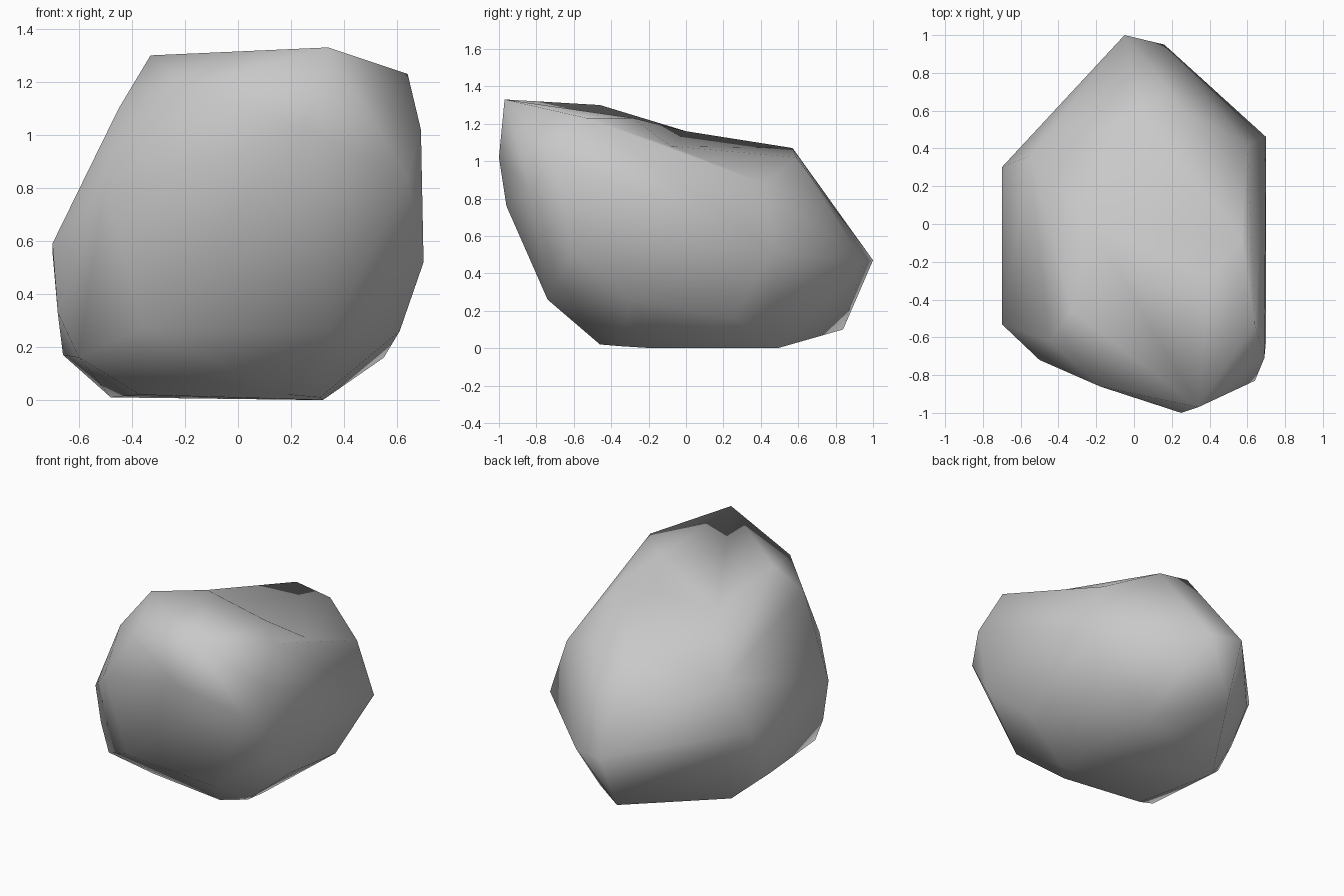
import bpy
import bmesh
from mathutils import Vector

# Remove the default cube if the scene has one
default_cube = bpy.data.objects.get("Cube")
if default_cube is not None:
    bpy.data.objects.remove(default_cube, do_unlink=True)


def make_material(name, color):
    """One flat, rough colour for viewport and render."""
    material = bpy.data.materials.new(name)
    material.use_nodes = True
    material.diffuse_color = color
    shader = material.node_tree.nodes["Principled BSDF"]
    shader.inputs["Base Color"].default_value = color
    shader.inputs["Roughness"].default_value = 0.9
    return material


def build_boulder(name, corner_groups, dents, dent_depth, material):
    """Wrap a faceted skin around corner points, then sink the dents into it."""
    bm = bmesh.new()
    for group in corner_groups:
        for corner in group:
            bm.verts.new(Vector(corner))

    # Dent corners start raised, so that the skin passes through them
    drop = Vector((0, 0, dent_depth))
    sunk = [bm.verts.new(Vector(corner) + drop) for corner in dents]
    bmesh.ops.convex_hull(bm, input=list(bm.verts), use_existing_faces=False)
    for vert in sunk:
        vert.co -= drop

    # Drop corners that ended up inside the skin
    loose = [v for v in bm.verts if not v.link_faces]
    bmesh.ops.delete(bm, geom=loose, context="VERTS")
    bmesh.ops.recalc_face_normals(bm, faces=list(bm.faces))
    for face in bm.faces:
        face.smooth = True

    mesh = bpy.data.meshes.new(name)
    bm.to_mesh(mesh)
    bm.free()
    mesh.materials.append(material)
    rock = bpy.data.objects.new(name, mesh)
    bpy.context.collection.objects.link(rock)
    return rock


# Crown: sloping top, high at the front and low at the back
crown = [
    (.34, -.97, 1.33), (-.33, -.46, 1.3), (.64, -.53, 1.23), (.4, -.28, 1.23),
    (-.18, -.86, 1.18), (-.45, -.62, 1.1), (.04, .57, 1.07), (.28, .59, 1.02),
]

# Hollow across the top, behind the crown ridge
hollow = [(-.23, 0, 1.16), (.57, -.08, 1.08)]

# Front face: bulging upper half that tapers under
front = [
    (.25, -1, 1.02), (.28, -.96, .76), (.64, -.83, .84),
    (-.5, -.72, .79), (.35, -.74, .26), (-.36, -.68, .27),
]

# Flanks: steep sides
flanks = [
    (.69, -.71, 1.02), (.7, -.61, .52), (.7, .46, .52), (.6, .42, .88),
    (-.7, -.53, .59), (-.68, -.5, .33), (-.7, .3, .56),
    (-.55, .36, .89), (-.57, .43, .43), (-.66, .17, .29),
]

# Back: blunt nose
nose = [(-.05, 1, .47), (.16, .95, .46), (-.07, .84, .1)]

# Base: small resting face with chamfered rim
base = [
    (.19, -.46, .02), (.31, -.34, .01), (.32, -.18, 0), (.3, .49, 0),
    (-.48, .2, .01), (-.37, -.38, .02), (-.6, -.53, .16),
    (-.66, .04, .17), (.55, .26, .16), (.61, -.3, .26),
]

stone = make_material("grey stone", (.58, .58, .58, 1))
build_boulder("boulder", [crown, front, flanks, nose, base], hollow, .09, stone)
